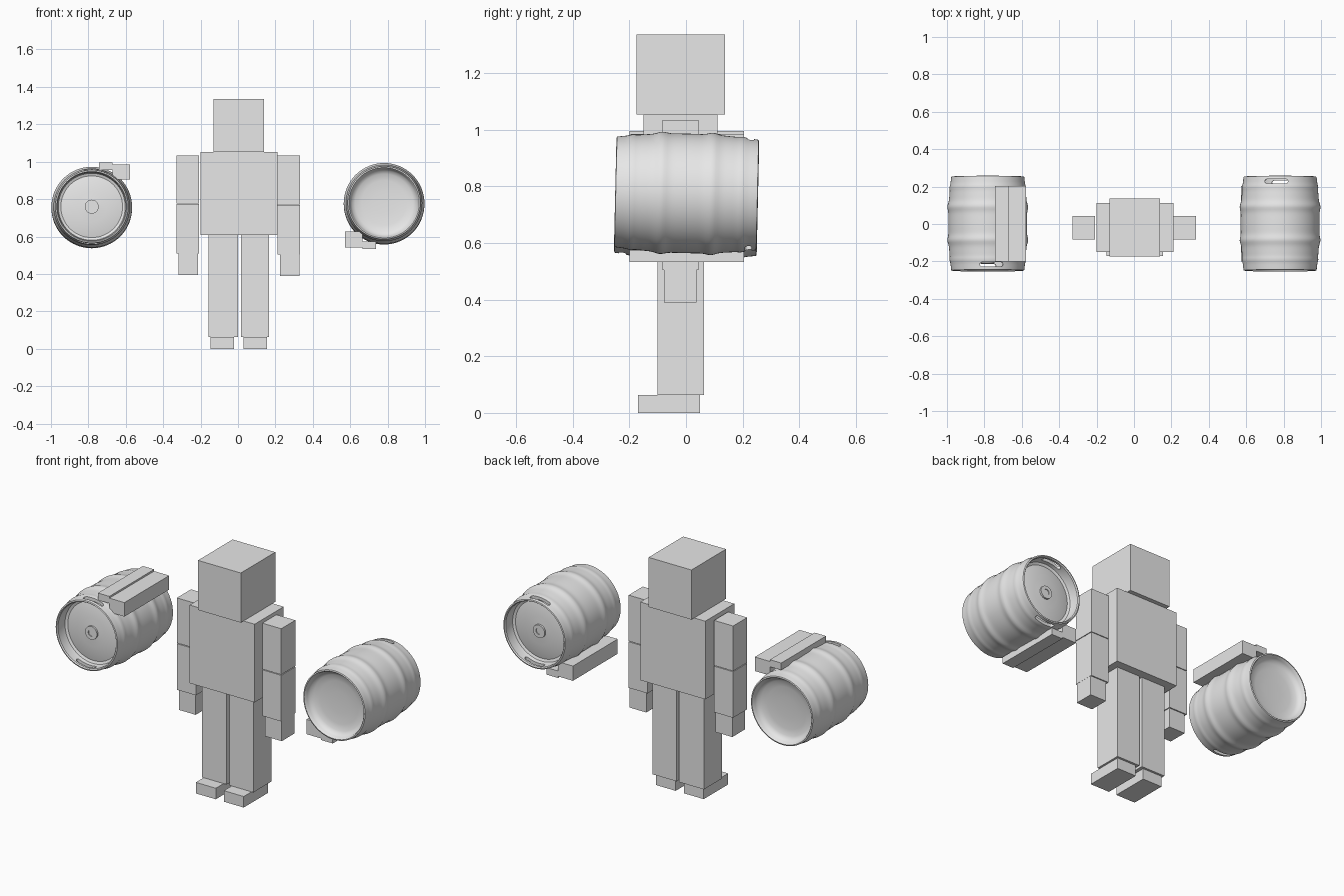
import bpy, bmesh, math
from mathutils import Matrix, Vector

if "Cube" in bpy.data.objects:
    bpy.data.objects.remove(bpy.data.objects["Cube"], do_unlink=True)

grey = bpy.data.materials.new("plain_grey")
grey.use_nodes = True
grey.diffuse_color = (0.8, 0.8, 0.8, 1)
grey.node_tree.nodes["Principled BSDF"].inputs["Base Color"].default_value = (0.8, 0.8, 0.8, 1)


def add_object(name, bm):
    bmesh.ops.recalc_face_normals(bm, faces=bm.faces)
    mesh = bpy.data.meshes.new(name)
    bm.to_mesh(mesh)
    bm.free()
    mesh.materials.append(grey)
    obj = bpy.data.objects.new(name, mesh)
    bpy.context.collection.objects.link(obj)
    return obj


def box(name, xs, ys, zs):
    bm = bmesh.new()
    bmesh.ops.create_cube(bm, size=1)
    for v in bm.verts:
        for i, span in enumerate((xs, ys, zs)):
            v.co[i] = span[0] if v.co[i] < 0 else span[1]
    return add_object(name, bm)


# Blocky figure: head and torso
box("head", (-0.13, 0.14), (-0.175, 0.137), (1.053, 1.336))
box("torso", (-0.20, 0.21), (-0.15, 0.112), (0.607, 1.053))

# Limbs
arm_y, hand_y, leg_y, foot_y = (-0.083, 0.044), (-0.077, 0.037), (-0.10, 0.063), (-0.17, 0.05)
for side, arm, hand, leg, foot, elbow in (
        ("right", (-0.328, -0.208), (-0.318, -0.213), (-0.157, -0.001), (-0.147, -0.021), 0.775),
        ("left", (0.212, 0.331), (0.225, 0.33), (0.016, 0.167), (0.03, 0.155), 0.77)):
    wrist = elbow - 0.265
    box(side + "_upper_arm", arm, arm_y, (elbow + 0.002, 1.034))
    box(side + "_lower_arm", arm, arm_y, (wrist, elbow - 0.002))
    box(side + "_hand", hand, hand_y, (wrist - 0.115, wrist))
    box(side + "_upper_leg", leg, leg_y, (0.36, 0.607))
    box(side + "_lower_leg", leg, leg_y, (0.063, 0.36))
    box(side + "_foot", foot, foot_y, (0, 0.063))


def keg_profile():
    """Outline as (radius, position along axis), from valve end to plain end."""
    # Valve fitting and recessed head
    pts = [(0, -0.205), (0.018, -0.205), (0.018, -0.228), (0.026, -0.228), (0.026, -0.215),
           (0.037, -0.213), (0.037, -0.2), (0.08, -0.197), (0.13, -0.192), (0.165, -0.184),
           (0.179, -0.19), (0.183, -0.21), (0.183, -0.246), (0.188, -0.252), (0.195, -0.25)]
    # Bulging body with two rolled ribs
    for i in range(49):
        t = -0.244 + 0.488 * i / 48
        rib = 0.007 * math.exp(-((abs(t) - 0.09) / 0.022) ** 2)
        chime = 0.003 * math.exp(-((abs(t) - 0.195) / 0.012) ** 2)
        pts.append((0.195 + 0.016 * (1 - (t / 0.25) ** 2) + rib + chime, t))
    # Plain dished end
    pts += [(0.195, 0.25), (0.188, 0.252), (0.183, 0.246), (0.18, 0.235), (0.172, 0.222),
            (0.155, 0.212), (0.12, 0.206), (0.06, 0.203), (0, 0.202)]
    return pts


def keg(name, centre, turn):
    bm = bmesh.new()
    verts = [bm.verts.new((r, t, 0)) for r, t in keg_profile()]
    edges = [bm.edges.new(pair) for pair in zip(verts, verts[1:])]
    bmesh.ops.spin(bm, geom=verts + edges, cent=(0, 0, 0), axis=(0, 1, 0),
                   angle=math.tau, steps=64, use_merge=True)
    bmesh.ops.remove_doubles(bm, verts=bm.verts, dist=0.00005)
    body = add_object(name, bm)

    # Rounded grip slots cut through the rim above and below the valve
    bm = bmesh.new()
    half, rad = 0.05, 0.012
    ring = []
    for i in range(24):
        a = math.tau * (i + 0.5) / 24
        ring.append(bm.verts.new((math.cos(a) * rad + math.copysign(half, math.cos(a)),
                                  math.sin(a) * rad - 0.222, -0.3)))
    face = bm.faces.new(ring)
    new = bmesh.ops.extrude_face_region(bm, geom=[face])["geom"]
    bmesh.ops.translate(bm, vec=(0, 0, 0.6),
                        verts=[g for g in new if isinstance(g, bmesh.types.BMVert)])
    bm.transform(Matrix.Rotation(math.radians(6), 4, "Y"))
    cutter = add_object("slot_cutter", bm)
    cutter.hide_render = True
    cut = body.modifiers.new("slots", "BOOLEAN")
    cut.operation, cut.object, cut.solver = "DIFFERENCE", cutter, "EXACT"
    bpy.ops.object.select_all(action="DESELECT")
    body.select_set(True)
    bpy.context.view_layer.objects.active = body
    bpy.ops.object.modifier_apply(modifier=cut.name)
    bpy.data.objects.remove(cutter, do_unlink=True)
    bpy.ops.object.shade_smooth_by_angle(angle=math.radians(35))
    tilt = Matrix.Rotation(math.radians(-1.3), 4, "X")
    flip = Matrix.Rotation(turn, 4, "Z")
    body.matrix_world = Matrix.Translation(Vector(centre)) @ tilt @ flip


# Floating kegs, valve ends facing opposite ways
keg("right_keg", (-0.782, 0.002, 0.755), 0)
keg("left_keg", (0.781, 0.002, 0.775), math.pi)

# Stepped rails lying against the kegs
rail_y = (-0.2, 0.204)
box("right_rail_block", (-0.672, -0.577), rail_y, (0.905, 0.985))
box("right_rail_plate", (-0.744, -0.672), rail_y, (0.955, 0.995))
box("left_rail_block", (0.571, 0.665), rail_y, (0.542, 0.626))
box("left_rail_plate", (0.665, 0.738), rail_y, (0.533, 0.573))
